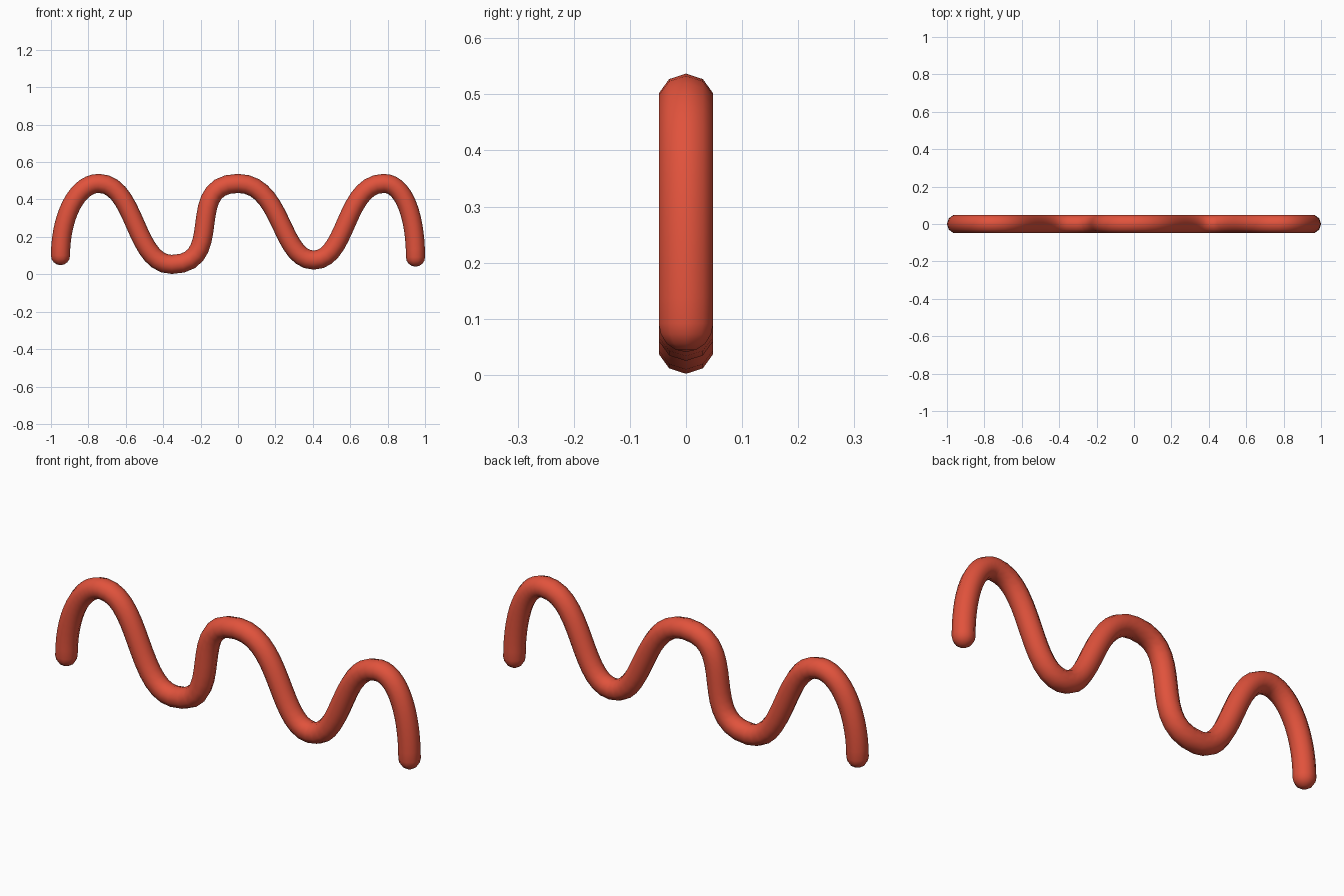
import bpy, bmesh, math
from mathutils import Vector
from mathutils.geometry import interpolate_bezier

if "Cube" in bpy.data.objects:
    bpy.data.objects.remove(bpy.data.objects["Cube"])

RADIUS = 0.051
SIDES = 10
STEPS = 14

# Wave centreline in x, z: point, handle in, handle out (offsets)
knots = [
    ((-0.949, 0.10), (0, 0), (0, 0.21)),
    ((-0.745, 0.486), (-0.115, 0), (0.20, 0)),
    ((-0.355, 0.053), (-0.20, 0), (0.30, 0)),
    ((0.0, 0.486), (-0.30, 0), (0.24, 0)),
    ((0.405, 0.076), (-0.18, 0), (0.18, 0)),
    ((0.78, 0.486), (-0.21, 0), (0.11, 0)),
    ((0.949, 0.092), (0, 0.21), (0, 0)),
]


def vec(p, offset=(0, 0)):
    return Vector((p[0] + offset[0], 0, p[1] + offset[1]))


path = []
for (p, _, h_out), (q, h_in, _) in zip(knots, knots[1:]):
    pts = interpolate_bezier(vec(p), vec(p, h_out), vec(q, h_in), vec(q), STEPS + 1)
    path += pts if not path else pts[1:]

# Rings along the path as (centre, tangent, radius), with rounded ends
down = Vector((0, 0, -1))
rings = []
for i, c in enumerate(path):
    t = (path[min(i + 1, len(path) - 1)] - path[max(i - 1, 0)]).normalized()
    if i == 0:
        t = -down
    elif i == len(path) - 1:
        t = down
    rings.append((c, t, RADIUS))
caps = [math.radians(a) for a in (22.5, 45, 67.5)]
start = [(path[0] + down * RADIUS * math.sin(a), -down, RADIUS * math.cos(a)) for a in reversed(caps)]
end = [(path[-1] + down * RADIUS * math.sin(a), down, RADIUS * math.cos(a)) for a in caps]
rings = start + rings + end

# Skin the tube
bm = bmesh.new()
loops = []
for c, t, r in rings:
    n = Vector((-t.z, 0, t.x))
    loops.append([bm.verts.new(c + n * r * math.cos(a) + Vector((0, r * math.sin(a), 0)))
                  for a in (2 * math.pi * k / SIDES for k in range(SIDES))])
for a, b in zip(loops, loops[1:]):
    for k in range(SIDES):
        j = (k + 1) % SIDES
        bm.faces.new((a[k], a[j], b[j], b[k]))
for loop, c in ((loops[0], path[0]), (loops[-1], path[-1])):
    tip = bm.verts.new(c + down * RADIUS)
    for k in range(SIDES):
        bm.faces.new((loop[k], loop[(k + 1) % SIDES], tip))
bmesh.ops.recalc_face_normals(bm, faces=bm.faces)
for f in bm.faces:
    f.smooth = True

mesh = bpy.data.meshes.new("wavy_tube")
bm.to_mesh(mesh)
bm.free()
red = bpy.data.materials.new("tomato_red")
red.diffuse_color = (0.75, 0.085, 0.045, 1)
red.use_nodes = True
red.node_tree.nodes["Principled BSDF"].inputs["Base Color"].default_value = red.diffuse_color
mesh.materials.append(red)
tube = bpy.data.objects.new("wavy_tube", mesh)
bpy.context.collection.objects.link(tube)
